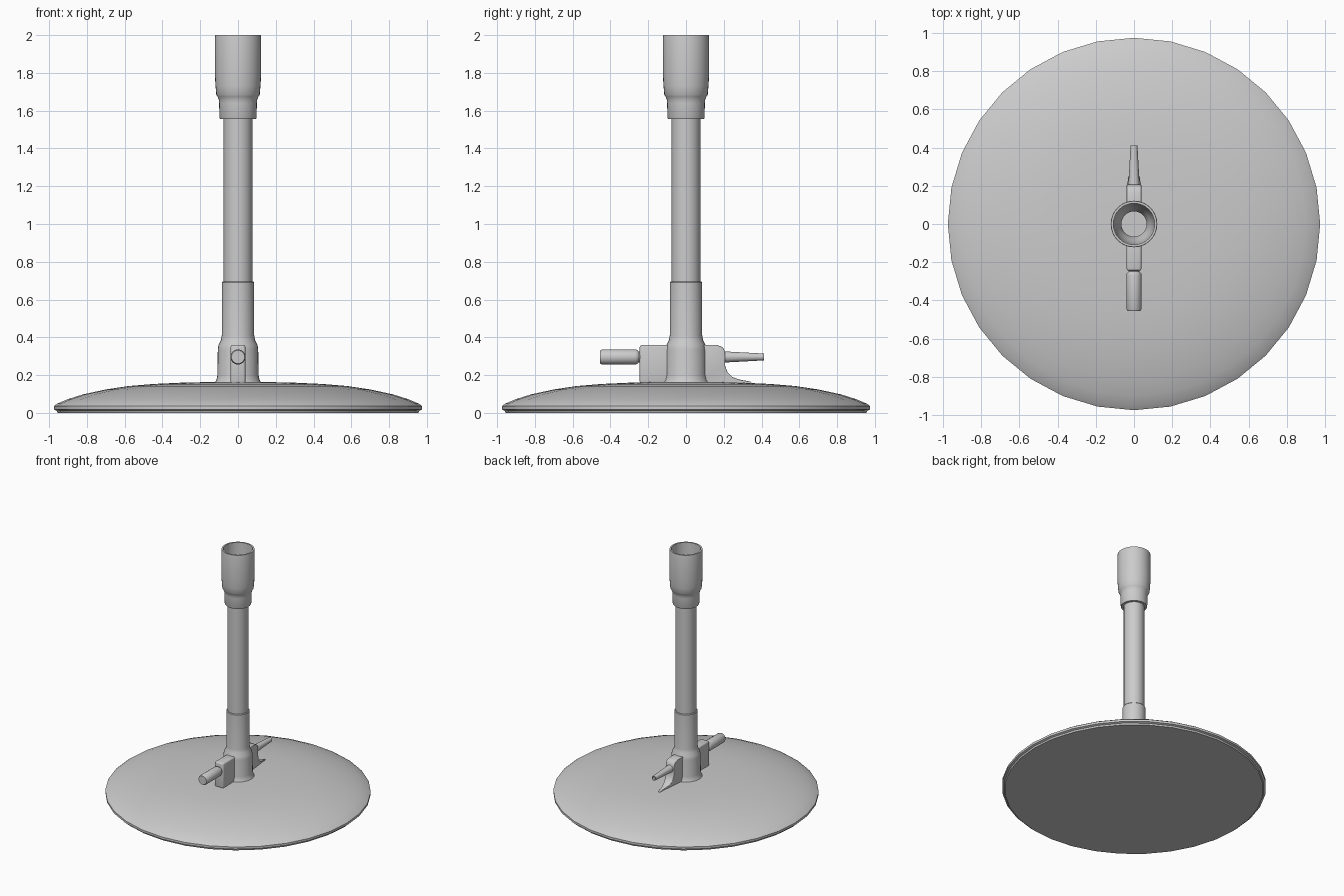
import bpy, bmesh, math
from mathutils import Matrix

cube = bpy.data.objects.get("Cube")
if cube:
    bpy.data.objects.remove(cube, do_unlink=True)

metal = bpy.data.materials.new("grey metal")
metal.use_nodes = True
GREY = (0.6, 0.6, 0.6, 1)
metal.diffuse_color = GREY
metal.node_tree.nodes["Principled BSDF"].inputs["Base Color"].default_value = GREY


def finish(name, bm, bevel=0):
    bmesh.ops.recalc_face_normals(bm, faces=bm.faces)
    mesh = bpy.data.meshes.new(name)
    bm.to_mesh(mesh)
    bm.free()
    mesh.materials.append(metal)
    obj = bpy.data.objects.new(name, mesh)
    bpy.context.collection.objects.link(obj)
    bpy.ops.object.select_all(action="DESELECT")
    obj.select_set(True)
    bpy.context.view_layer.objects.active = obj
    if bevel:
        mod = obj.modifiers.new("rounded edges", "BEVEL")
        mod.width = bevel
        mod.segments = 3
        mod.limit_method = "ANGLE"
        bpy.ops.object.modifier_apply(modifier=mod.name)
    bpy.ops.object.shade_smooth_by_angle(angle=math.radians(35))
    return obj


def lathe(name, profile, sides, matrix=Matrix()):
    """Turn (radius, height) points about z; a zero radius closes the end."""
    bm = bmesh.new()
    rings = []
    for r, h in profile:
        if r == 0:
            rings.append([bm.verts.new((0, 0, h))] * sides)
        else:
            angles = [math.tau * i / sides for i in range(sides)]
            rings.append([bm.verts.new((r * math.cos(a), r * math.sin(a), h)) for a in angles])
    for low, high in zip(rings, rings[1:]):
        for i in range(sides):
            j = (i + 1) % sides
            bm.faces.new(dict.fromkeys((low[i], low[j], high[j], high[i])))
    bm.transform(matrix)
    return finish(name, bm)


def plate(name, outline, half_width, bevel):
    """Thicken a (y, z) outline along x; half_width may vary with y."""
    bm = bmesh.new()
    sides = [[bm.verts.new((s * half_width(y), y, z)) for y, z in outline] for s in (-1, 1)]
    for side in sides:
        bm.faces.new(side)
    for i in range(len(outline)):
        j = (i + 1) % len(outline)
        bm.faces.new((sides[0][i], sides[0][j], sides[1][j], sides[1][i]))
    return finish(name, bm, bevel)


# Shallow domed foot
lathe("base", [(0, 0), (0.955, 0), (0.96, 0.012), (0.975, 0.018), (0.975, 0.036),
               (0.955, 0.05), (0.9, 0.073), (0.82, 0.098), (0.7, 0.124), (0.58, 0.142),
               (0.45, 0.153), (0.3, 0.16), (0.12, 0.164), (0, 0.164)], 32)

# Lower collar with flared foot and shoulder
lathe("collar", [(0, 0.15), (0.125, 0.155), (0.114, 0.175), (0.109, 0.2), (0.107, 0.335),
                 (0.103, 0.36), (0.09, 0.385), (0.086, 0.41), (0.085, 0.69),
                 (0.081, 0.695), (0.07, 0.695)], 32)

# Tube and flared burner head, turned as one hollow piece
lathe("barrel", [(0.076, 0.65), (0.076, 1.555), (0.095, 1.555), (0.098, 1.562),
                 (0.1, 1.64), (0.102, 1.66), (0.109, 1.675), (0.115, 1.685),
                 (0.119, 1.73), (0.122, 1.78), (0.122, 1.99), (0.12, 2.0),
                 (0.108, 2.0), (0.106, 1.76), (0.098, 1.69), (0.085, 1.64),
                 (0.066, 1.6), (0.066, 0.69), (0, 0.69)], 32)

# Front valve housing
plate("valve_housing", [(-0.245, 0.155), (-0.06, 0.155), (-0.06, 0.36), (-0.245, 0.36)],
      lambda y: 0.039, 0.012)

# Rear housing with a web sweeping down onto the base
plate("rear_web", [(0.06, 0.15), (0.36, 0.15), (0.34, 0.166), (0.28, 0.177), (0.245, 0.19),
                   (0.22, 0.215), (0.207, 0.25), (0.207, 0.325), (0.195, 0.347),
                   (0.165, 0.36), (0.06, 0.36)],
      lambda y: 0.039 if y < 0.2 else max(0.004, 0.039 - (y - 0.2) * 0.24), 0.005)

# Front knob and rear hose nozzle, both turned about the y axis
toward_front = Matrix.Translation((0, 0, 0.296)) @ Matrix.Rotation(math.pi / 2, 4, "X")
toward_back = Matrix.Translation((0, 0, 0.296)) @ Matrix.Rotation(-math.pi / 2, 4, "X")
lathe("valve_knob", [(0, 0.22), (0.03, 0.22), (0.03, 0.25), (0.038, 0.26), (0.04, 0.268),
                     (0.04, 0.445), (0.035, 0.455), (0, 0.455)], 24, toward_front)
lathe("hose_nozzle", [(0, 0.18), (0.031, 0.18), (0.028, 0.23), (0.018, 0.412),
                      (0.012, 0.412), (0.012, 0.36), (0, 0.36)], 20, toward_back)
